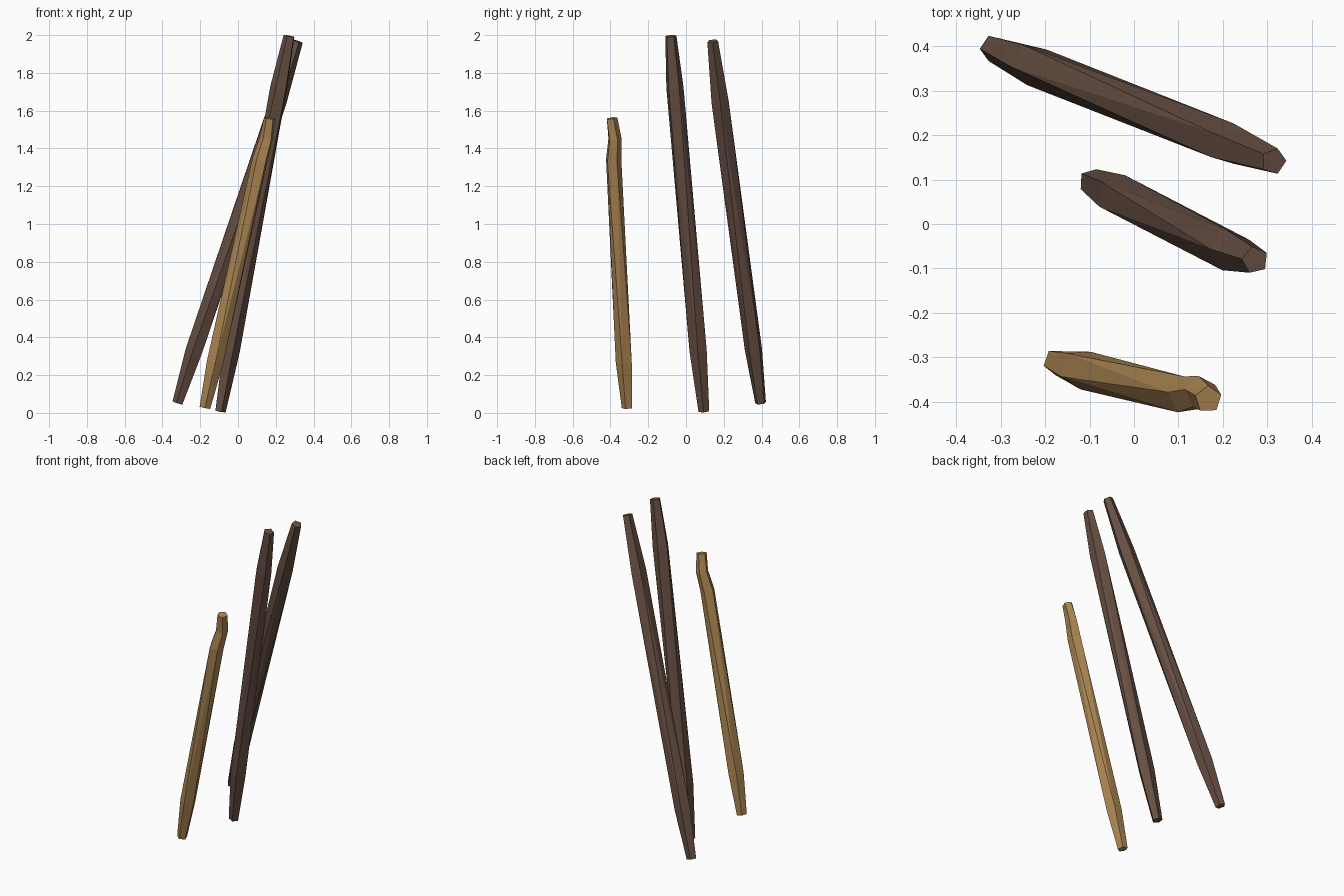
import bpy, bmesh
from math import cos, sin, radians
from mathutils import Vector

if "Cube" in bpy.data.objects:
    bpy.data.objects.remove(bpy.data.objects["Cube"])

SIDES = 5


def material(name, rgb):
    m = bpy.data.materials.new(name)
    m.diffuse_color = (*rgb, 1)
    m.use_nodes = True
    m.node_tree.nodes["Principled BSDF"].inputs["Base Color"].default_value = m.diffuse_color
    return m


def pole(name, rings, mat):
    """Tapered five-sided pole; each ring is (centre, radius, turn in degrees)."""
    bm = bmesh.new()
    pts = [Vector(r[0]) for r in rings]
    loops = []
    for i, (_, rad, turn) in enumerate(rings):
        d = (pts[min(i + 1, len(pts) - 1)] - pts[max(i - 1, 0)]).normalized()
        u = (Vector((1, 0, 0)) - d * d.x).normalized()
        v = d.cross(u)
        angles = [radians(turn + 360 * k / SIDES) for k in range(SIDES)]
        loops.append([bm.verts.new(pts[i] + rad * (u * cos(a) + v * sin(a))) for a in angles])
    for a, b in zip(loops, loops[1:]):
        for k in range(SIDES):
            n = (k + 1) % SIDES
            bm.faces.new((a[k], a[n], b[k]))
            bm.faces.new((a[n], b[n], b[k]))
    bm.faces.new(loops[0][::-1])
    bm.faces.new(loops[-1])
    bmesh.ops.recalc_face_normals(bm, faces=bm.faces)
    me = bpy.data.meshes.new(name)
    bm.to_mesh(me)
    bm.free()
    me.materials.append(mat)
    ob = bpy.data.objects.new(name, me)
    bpy.context.collection.objects.link(ob)


dark = material("dark wood", (0.135, 0.078, 0.055))
light = material("light wood", (0.41, 0.235, 0.085))

# Short pale pole with a small kink near its tip
pole("short_pole", [
    ((-0.175, -0.31, 0.027), 0.03, 52),
    ((-0.122, -0.326, 0.27), 0.046, 57),
    ((0.118, -0.385, 1.34), 0.043, 98),
    ((0.150, -0.378, 1.45), 0.037, 98),
    ((0.167, -0.394, 1.56), 0.031, 90)], light)

# Middle dark pole
pole("middle_pole", [
    ((-0.095, 0.095, 0.008), 0.03, -3),
    ((-0.038, 0.065, 0.33), 0.048, -4),
    ((0.218, -0.060, 1.72), 0.048, 30),
    ((0.272, -0.081, 1.995), 0.031, 30)], dark)

# Rear dark pole, leaning the most
pole("rear_pole", [
    ((-0.318, 0.395, 0.053), 0.03, 36),
    ((-0.230, 0.359, 0.33), 0.048, 41),
    ((0.210, 0.180, 1.65), 0.048, 72),
    ((0.314, 0.141, 1.968), 0.03, 72)], dark)
